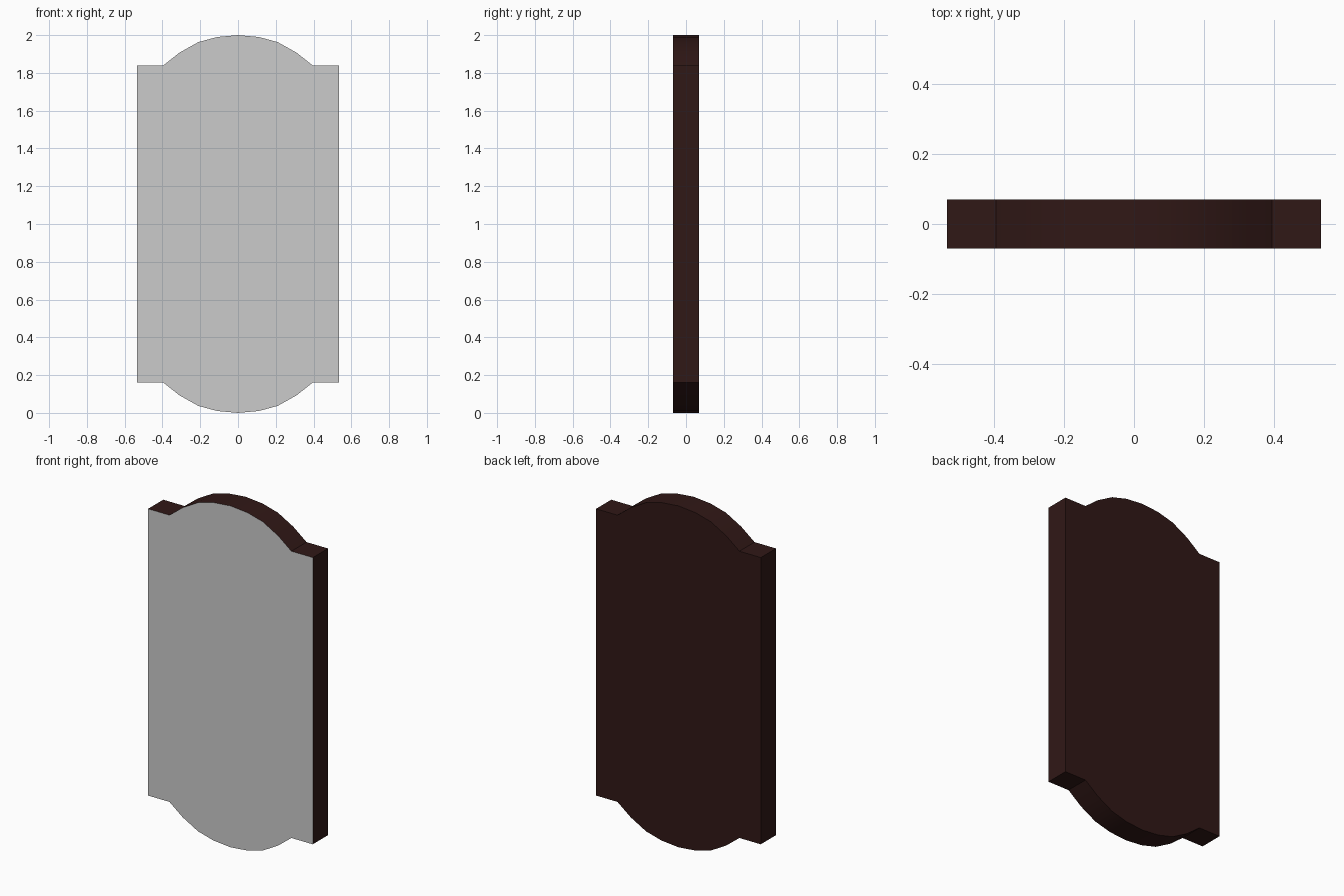
import bpy, bmesh
from math import radians

if "Cube" in bpy.data.objects:
    bpy.data.objects.remove(bpy.data.objects["Cube"])

HALF_DEPTH = 0.07

# Upper right quarter of the outline (x, height above the middle), mirrored twice
quarter = [(0.534, 0.84), (0.395, 0.84), (0.31, 0.907), (0.21, 0.963), (0.11, 0.99), (0, 1.0)]
top = quarter + [(-x, z) for x, z in quarter[-2::-1]]
outline = [(x, 1 + z) for x, z in top] + [(x, 1 - z) for x, z in reversed(top)]


def make_object(name, bm, material=None):
    mesh = bpy.data.meshes.new(name)
    bm.to_mesh(mesh)
    bm.free()
    obj = bpy.data.objects.new(name, mesh)
    bpy.context.collection.objects.link(obj)
    if material:
        mesh.materials.append(material)
    return obj


def ring(bm, y):
    return [bm.verts.new((x, y, z)) for x, z in outline]


wood = bpy.data.materials.new("dark_wood")
wood.diffuse_color = (0.03, 0.009, 0.008, 1)
wood.use_nodes = True
wood.node_tree.nodes["Principled BSDF"].inputs["Base Color"].default_value = wood.diffuse_color

# Wooden rim and back, open at the front
bm = bmesh.new()
front, back = ring(bm, -HALF_DEPTH), ring(bm, HALF_DEPTH)
bm.faces.new(back)
for i in range(len(outline)):
    j = (i + 1) % len(outline)
    bm.faces.new((front[i], front[j], back[j], back[i]))
bmesh.ops.recalc_face_normals(bm, faces=bm.faces)
if next(f for f in bm.faces if len(f.verts) > 4).normal.y < 0:
    bmesh.ops.reverse_faces(bm, faces=bm.faces)
panel = make_object("wooden_backing", bm, wood)
bpy.context.view_layer.objects.active = panel
panel.select_set(True)
bpy.ops.object.shade_smooth_by_angle(angle=radians(30))

# Grey front panel
bm = bmesh.new()
face = bm.faces.new(ring(bm, -HALF_DEPTH))
face.normal_update()
if face.normal.y > 0:
    face.normal_flip()
make_object("front_panel", bm)
